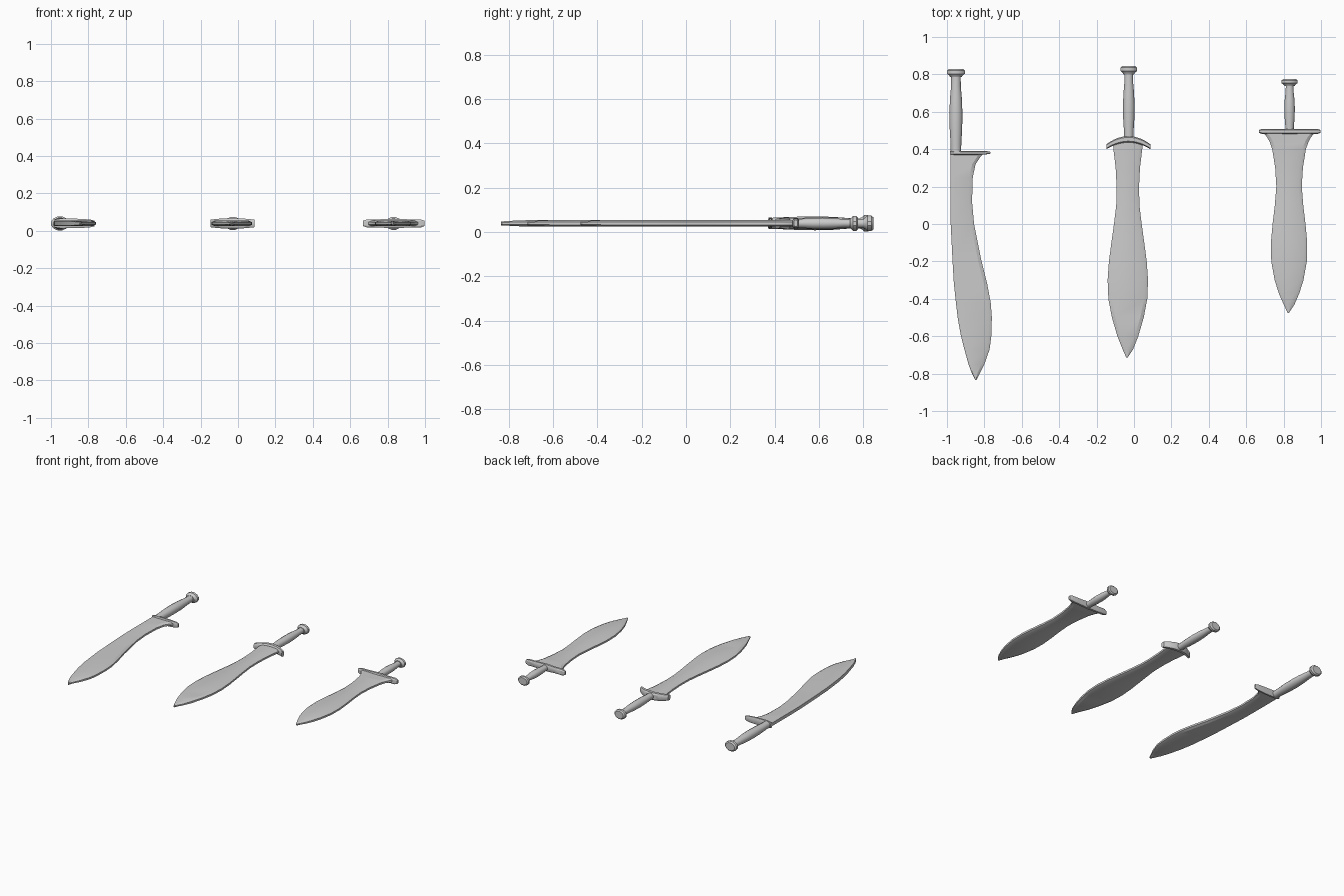
import bpy
import math
from mathutils import Vector

if "Cube" in bpy.data.objects:
    bpy.data.objects.remove(bpy.data.objects["Cube"], do_unlink=True)

MID = 0.039      # height of the plane that all three swords lie in
THICK = 0.015    # half thickness of a blade

steel = bpy.data.materials.new("grey_steel")
steel.use_nodes = True
steel.diffuse_color = (0.6, 0.6, 0.6, 1)
steel.node_tree.nodes["Principled BSDF"].inputs["Base Color"].default_value = (0.6, 0.6, 0.6, 1)


def loft(name, rings, angle):
    """Skin a row of equal rings and close both ends."""
    n = len(rings[0])
    verts = [p for ring in rings for p in ring]
    faces = [(i * n + j, i * n + (j + 1) % n, (i + 1) * n + (j + 1) % n, (i + 1) * n + j)
             for i in range(len(rings) - 1) for j in range(n)]
    faces += [tuple(range(n))[::-1], tuple(range(len(verts) - n, len(verts)))]
    mesh = bpy.data.meshes.new(name)
    mesh.from_pydata(verts, [], faces)
    mesh.materials.append(steel)
    obj = bpy.data.objects.new(name, mesh)
    bpy.context.collection.objects.link(obj)
    bpy.ops.object.select_all(action="DESELECT")
    obj.select_set(True)
    bpy.context.view_layer.objects.active = obj
    bpy.ops.object.mode_set(mode="EDIT")
    bpy.ops.mesh.select_all(action="SELECT")
    bpy.ops.mesh.normals_make_consistent(inside=False)
    bpy.ops.object.mode_set(mode="OBJECT")
    bpy.ops.object.shade_smooth_by_angle(angle=math.radians(angle))
    return obj


def blade(name, stations, spine=False):
    """Flat blade with bevelled edges; stations are (y, left edge x, right edge x)."""
    rings = []
    for y, a, b in stations:
        w = b - a
        t = THICK * min(1, 0.55 + w * 4)
        bevel = min(0.018, w * 0.3)
        back = bevel * 0.3 if spine else bevel
        e, s = t * 0.45, t * (0.8 if spine else 0.45)
        section = [(a, -s), (a + back, -t), (b - bevel, -t), (b, -e),
                   (b, e), (b - bevel, t), (a + back, t), (a, s)]
        rings.append([Vector((x, y, MID + z)) for x, z in section])
    return loft(name, rings, 25)


def even_blade(name, cx, tip_x, profile):
    """Symmetric blade from (y, half width) pairs; the last pair is the tip."""
    rows = [(y, cx - h, cx + h) for y, h in profile[:-1]]
    y, h = profile[-1]
    return blade(name, rows + [(y, tip_x - h, tip_x + h)])


def turned(name, cx, profile, flat=0.9, sides=12):
    """Rounded part along y from (y, radius) pairs."""
    turn = [math.tau * (k + 0.5) / sides for k in range(sides)]
    rings = [[Vector((cx + r * math.cos(t), y, MID + r * flat * math.sin(t))) for t in turn]
             for y, r in profile]
    return loft(name, rings, 35)


def hilt(name, cx, start, end, r, knob, length):
    """Swelling grip and a stepped pommel."""
    span = end - length - start
    shape = [(0, 0.8), (0.12, 0.82), (0.3, 0.95), (0.5, 1), (0.7, 0.93), (0.88, 0.75), (1.05, 0.72)]
    turned(name + "_grip", cx, [(start + span * f, r * k) for f, k in shape])
    cap = [(0, 0.65), (0.2, 0.75), (0.4, 1), (0.8, 1), (1, 0.78)]
    turned(name + "_pommel", cx, [(end - length * (1 - f), knob * k) for f, k in cap], 0.78)


def guard(name, stations):
    """Chamfered bar along x; stations are (x, y, half depth, half height)."""
    rings = []
    for x, y, d, h in stations:
        corners = [(-1, -0.6), (-0.6, -1), (0.6, -1), (1, -0.6), (1, 0.6), (0.6, 1), (-0.6, 1), (-1, 0.6)]
        rings.append([Vector((x, y + d * u, MID + h * v)) for u, v in corners])
    return loft(name, rings, 30)


# Long single-edged sword
blade("long_blade", [
    (0.38, -0.982, -0.80), (0.36, -0.982, -0.82), (0.32, -0.982, -0.847), (0.25, -0.982, -0.862),
    (0.12, -0.982, -0.866), (0, -0.98, -0.855), (-0.2, -0.97, -0.815), (-0.32, -0.963, -0.785),
    (-0.42, -0.952, -0.766), (-0.5, -0.943, -0.76), (-0.6, -0.925, -0.763), (-0.67, -0.907, -0.772),
    (-0.75, -0.885, -0.8), (-0.8, -0.866, -0.825), (-0.835, -0.848, -0.842)], spine=True)
guard("long_guard", [(-0.985, 0.38, 0.009, 0.02), (-0.95, 0.38, 0.011, 0.026), (-0.85, 0.379, 0.01, 0.025),
                     (-0.79, 0.381, 0.009, 0.021), (-0.768, 0.381, 0.005, 0.015)])
hilt("long", -0.952, 0.38, 0.83, 0.036, 0.049, 0.045)

# Middle leaf-shaped sword
even_blade("leaf_blade", -0.033, -0.038, [
    (0.45, 0.08), (0.4, 0.077), (0.3, 0.065), (0.2, 0.06), (0.1, 0.062), (0, 0.074), (-0.1, 0.088),
    (-0.2, 0.101), (-0.3, 0.108), (-0.4, 0.104), (-0.5, 0.085), (-0.6, 0.056), (-0.67, 0.028), (-0.715, 0.003)])
arc = []
for k in range(-6, 7):
    u = k / 6
    arc.append((-0.03 + 0.118 * u, 0.453 - 0.04 * u * u, 0.017 - 0.004 * u * u, 0.028 - 0.008 * u * u))
guard("leaf_guard", arc)
hilt("leaf", -0.028, 0.45, 0.845, 0.032, 0.046, 0.045)

# Short wide-shouldered sword
even_blade("short_blade", 0.829, 0.825, [
    (0.485, 0.135), (0.465, 0.118), (0.44, 0.104), (0.4, 0.09), (0.3, 0.074), (0.2, 0.068), (0.1, 0.076),
    (0, 0.088), (-0.1, 0.097), (-0.2, 0.095), (-0.3, 0.077), (-0.37, 0.055), (-0.43, 0.029), (-0.475, 0.003)])
guard("short_guard", [(0.833 + 0.165 * u, 0.495, d, h) for u, d, h in
                      [(-1, 0.008, 0.014), (-0.88, 0.014, 0.021), (-0.5, 0.012, 0.022), (0, 0.014, 0.025),
                       (0.5, 0.012, 0.022), (0.88, 0.014, 0.021), (1, 0.008, 0.014)]])
hilt("short", 0.832, 0.495, 0.775, 0.029, 0.045, 0.036)
